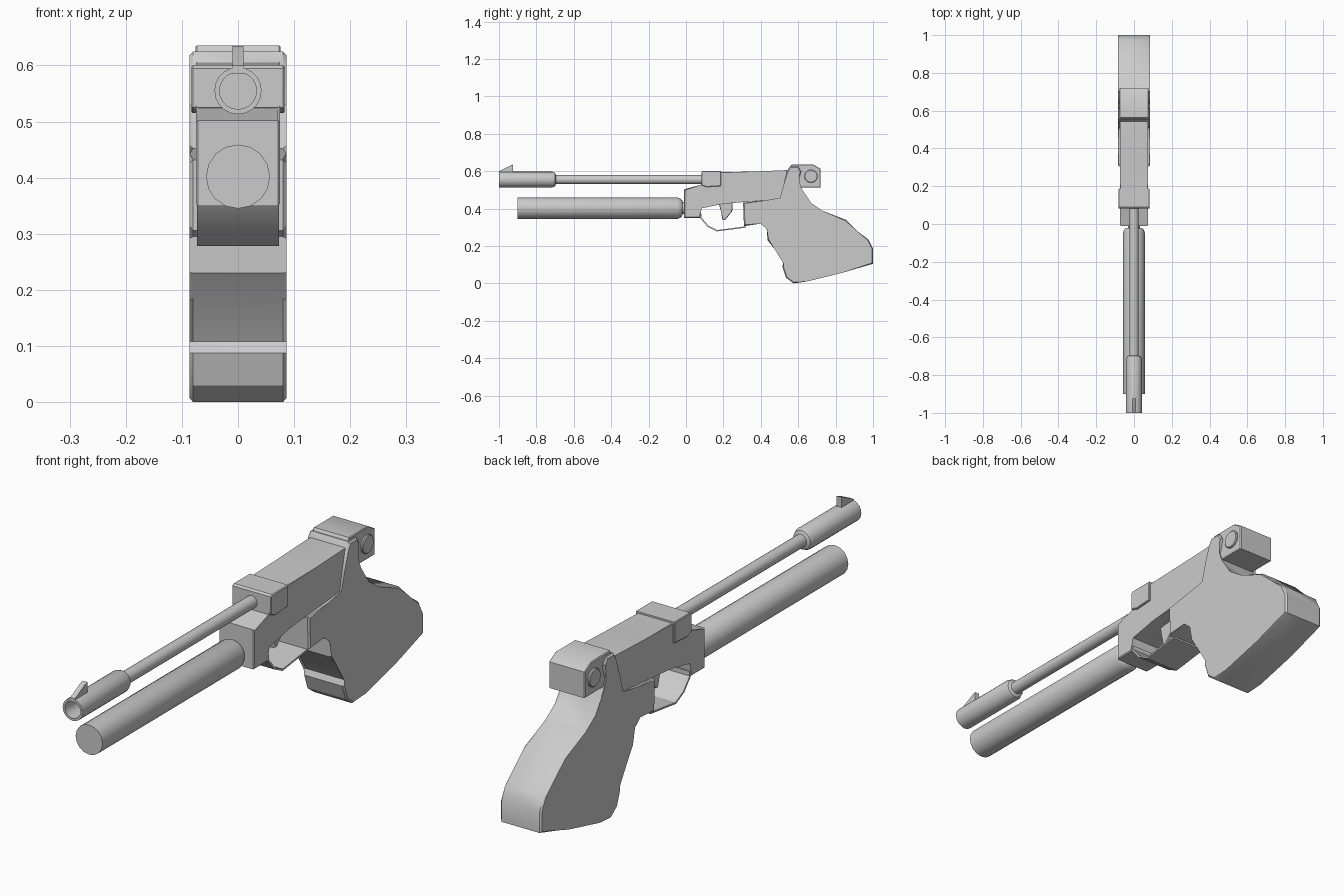
import bpy, bmesh, math


def finish(name, bm, angle=32):
    bmesh.ops.recalc_face_normals(bm, faces=bm.faces)
    me = bpy.data.meshes.new(name)
    bm.to_mesh(me)
    bm.free()
    ob = bpy.data.objects.new(name, me)
    bpy.context.collection.objects.link(ob)
    bpy.ops.object.select_all(action='DESELECT')
    ob.select_set(True)
    bpy.context.view_layer.objects.active = ob
    bpy.ops.object.shade_smooth_by_angle(angle=math.radians(angle))
    return ob


def prism(name, pts, half, bevel=0.0):
    """Side profile (y, z) extruded to x = +-half, with its rims bevelled."""
    bm = bmesh.new()
    a = [bm.verts.new((-half, y, z)) for y, z in pts]
    b = [bm.verts.new((half, y, z)) for y, z in pts]
    caps = [bm.faces.new(a), bm.faces.new(b[::-1])]
    n = len(pts)
    for i in range(n):
        j = (i + 1) % n
        bm.faces.new((a[i], b[i], b[j], a[j]))
    if bevel:
        rims = list({e for f in caps for e in f.edges})
        bmesh.ops.bevel(bm, geom=rims, offset=bevel, segments=1,
                        affect='EDGES', clamp_overlap=True)
    return finish(name, bm)


def lathe(name, prof, zc, seg):
    """Profile (y, radius) spun about a lengthwise axis at height zc."""
    bm = bmesh.new()
    vs = [bm.verts.new((0, y, zc + r)) for y, r in prof]
    es = [bm.edges.new(p) for p in zip(vs, vs[1:])]
    bmesh.ops.spin(bm, geom=vs + es, cent=(0, 0, zc), axis=(0, 1, 0),
                   angle=2 * math.pi, steps=seg, use_merge=True)
    bmesh.ops.remove_doubles(bm, verts=bm.verts, dist=1e-5)
    return finish(name, bm)


# Barrel with hollow front sleeve, and its blade sight
lathe("barrel", [(-0.9, 0), (-0.9, 0.033), (-1, 0.033), (-1, 0.042), (-0.715, 0.042),
                 (-0.70, 0.036), (-0.695, 0.024), (0.12, 0.024), (0.12, 0)], 0.555, 20)
prism("front_sight", [(-1.0, 0.585), (-0.925, 0.585), (-0.925, 0.635), (-0.94, 0.63),
                      (-1.0, 0.60)], 0.01)

# Air cylinder and neck
lathe("air_cylinder", [(-0.9, 0), (-0.9, 0.057), (-0.045, 0.057), (-0.028, 0.05),
                       (-0.02, 0.04), (-0.02, 0.032), (0.01, 0.032), (0.01, 0)], 0.402, 16)

# Receiver, one piece with the front block
prism("receiver", [(-0.01, 0.35), (0.075, 0.35), (0.08, 0.405), (0.20, 0.425), (0.31, 0.435),
                   (0.56, 0.45), (0.56, 0.605), (0.53, 0.605), (0.36, 0.598), (0.085, 0.593),
                   (0.085, 0.525), (-0.01, 0.502)], 0.075, 0.004)
prism("barrel_clamp", [(0.082, 0.525), (0.11, 0.515), (0.187, 0.52), (0.187, 0.601),
                       (0.09, 0.601), (0.082, 0.595)], 0.083, 0.003)

# Trigger guard strap and trigger
prism("trigger_guard", [(0.075, 0.37), (0.075, 0.35), (0.115, 0.303), (0.165, 0.278),
                        (0.32, 0.298), (0.32, 0.305), (0.167, 0.285), (0.12, 0.308),
                        (0.082, 0.353), (0.082, 0.37)], 0.073)
prism("trigger", [(0.175, 0.43), (0.188, 0.38), (0.195, 0.338), (0.21, 0.34), (0.247, 0.385),
                  (0.25, 0.44)], 0.02, 0.003)

# Grip with the cheeks rising beside the rear sight
prism("grip", [(0.305, 0.432), (0.31, 0.306), (0.40, 0.326), (0.437, 0.295), (0.437, 0.23),
               (0.48, 0.185), (0.527, 0.108), (0.515, 0.088), (0.535, 0.03), (0.575, 0.0),
               (0.645, 0.01), (0.83, 0.055), (1.0, 0.105), (1.0, 0.185), (0.975, 0.235),
               (0.915, 0.28), (0.855, 0.34), (0.73, 0.388), (0.665, 0.425), (0.615, 0.50),
               (0.60, 0.54), (0.615, 0.60), (0.60, 0.625), (0.555, 0.625), (0.54, 0.60),
               (0.523, 0.53), (0.508, 0.452), (0.42, 0.443)], 0.086, 0.006)

# Rear sight block and its side knobs
prism("rear_sight", [(0.60, 0.512), (0.72, 0.512), (0.72, 0.612), (0.68, 0.636),
                     (0.565, 0.636), (0.545, 0.60), (0.555, 0.56)], 0.076, 0.003)
knob = [(0.668 + 0.035 * math.cos(t * math.pi / 10), 0.573 + 0.035 * math.sin(t * math.pi / 10))
        for t in range(20)]
prism("sight_knobs", knob, 0.084, 0.003)
